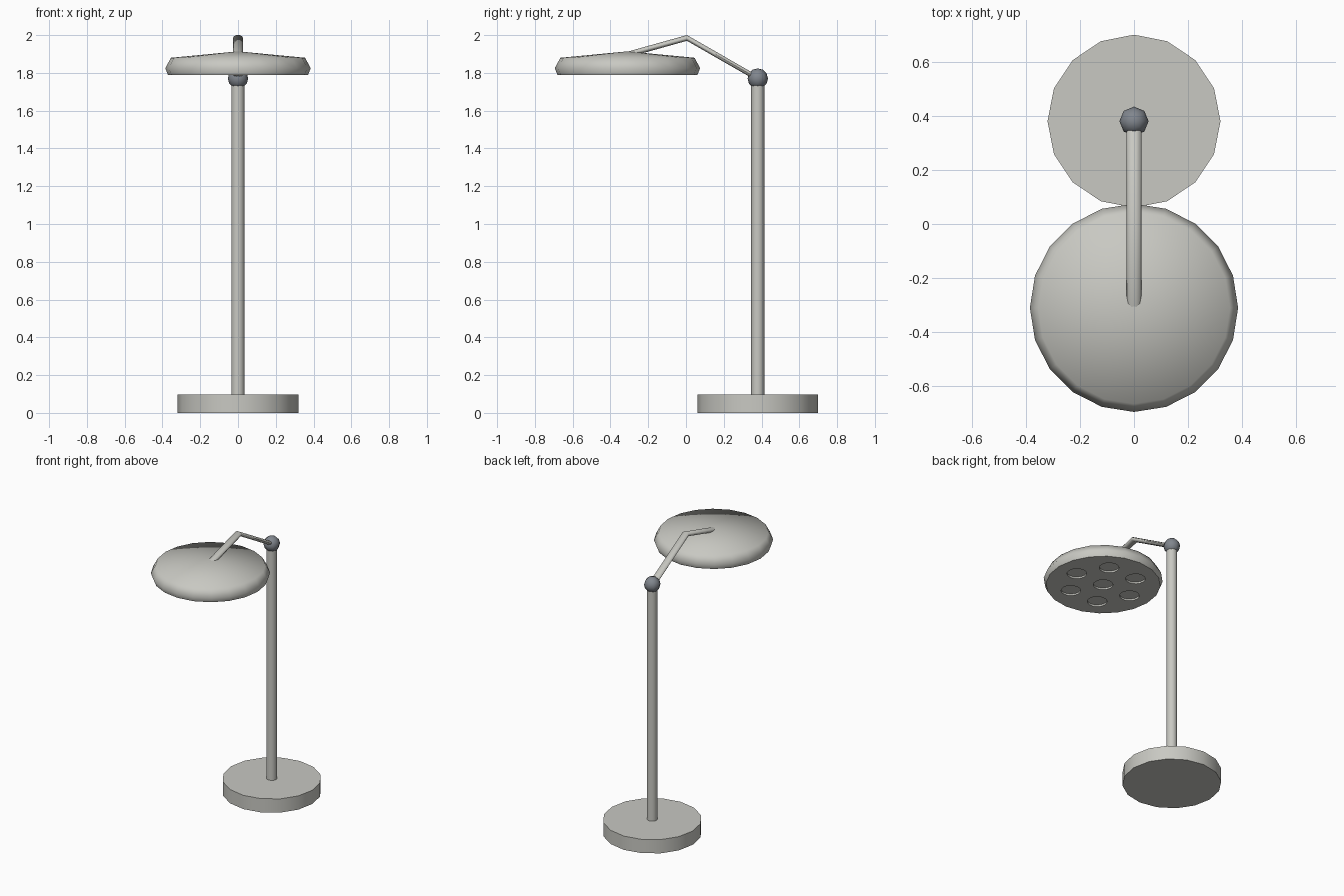
import bpy, bmesh
from math import sin, cos, pi, radians
from mathutils import Matrix, Vector

cube = bpy.data.objects.get("Cube")
if cube:
    bpy.data.objects.remove(cube)

POLE_Y, HEAD_Y = 0.38, -0.31


def material(name, rgb):
    m = bpy.data.materials.new(name)
    m.use_nodes = True
    m.diffuse_color = (*rgb, 1)
    m.node_tree.nodes["Principled BSDF"].inputs["Base Color"].default_value = (*rgb, 1)
    return m


LIGHT = material("warm light grey", (0.58, 0.58, 0.54))
STEEL = material("steel blue grey", (0.22, 0.24, 0.27))


def add_object(name, bm, mat):
    bmesh.ops.recalc_face_normals(bm, faces=bm.faces)
    mesh = bpy.data.meshes.new(name)
    bm.to_mesh(mesh)
    bm.free()
    mesh.materials.append(mat)
    ob = bpy.data.objects.new(name, mesh)
    bpy.context.collection.objects.link(ob)
    return ob


def activate(ob):
    bpy.ops.object.select_all(action="DESELECT")
    ob.select_set(True)
    bpy.context.view_layer.objects.active = ob


def smooth(ob):
    activate(ob)
    bpy.ops.object.shade_smooth_by_angle(angle=radians(60))


def skin(name, rings, mat, apex=None):
    """Join equal rings of points into a closed tube; the last end may be a point."""
    bm = bmesh.new()
    loops = [[bm.verts.new(p) for p in ring] for ring in rings]
    n = len(loops[0])
    for a, b in zip(loops, loops[1:]):
        for i in range(n):
            j = (i + 1) % n
            bm.faces.new((a[i], a[j], b[j], b[i]))
    bm.faces.new(loops[0])
    if apex:
        tip = bm.verts.new(apex)
        for i in range(n):
            bm.faces.new((loops[-1][i], loops[-1][(i + 1) % n], tip))
    else:
        bm.faces.new(loops[-1])
    return add_object(name, bm, mat)


def circle(r, y, z, sides):
    return [Vector((r * sin(2 * pi * i / sides), y + r * cos(2 * pi * i / sides), z))
            for i in range(sides)]


# Round base and pole
smooth(skin("base", [circle(0.32, POLE_Y, z, 16) for z in (0, 0.098)], LIGHT))
smooth(skin("pole", [circle(0.035, POLE_Y, z, 12) for z in (0.09, 1.75)], LIGHT))

# Ball joint on top of the pole
bm = bmesh.new()
bmesh.ops.create_uvsphere(bm, u_segments=8, v_segments=6, radius=0.054,
                          matrix=Matrix.Translation((0, POLE_Y, 1.77)))
smooth(add_object("ball_joint", bm, STEEL))

# Bent arm with a flattened oval section
path = [(POLE_Y, 1.77), (0.005, 1.985), (HEAD_Y, 1.897)]
smooth(skin("arm", [[Vector((0.027 * cos(2 * pi * i / 10), y, z + 0.016 * sin(2 * pi * i / 10)))
                     for i in range(10)] for y, z in path], LIGHT))

# Lamp head: shallow cone over a bevelled rim
profile = [(0.37, 1.788), (0.385, 1.825), (0.355, 1.88)]
head = skin("lamp_head", [circle(r, HEAD_Y, z, 20) for r, z in profile], LIGHT,
            apex=(0, HEAD_Y, 1.914))

# Seven shallow round light wells in the underside
bm = bmesh.new()
centres = [(0, 0)] + [(0.222 * cos(k * pi / 3), 0.222 * sin(k * pi / 3)) for k in range(6)]
for x, y in centres:
    bmesh.ops.create_cone(bm, cap_ends=True, segments=16, radius1=0.064, radius2=0.064,
                          depth=0.03, matrix=Matrix.Translation((x, HEAD_Y + y, 1.785)))
cutter = add_object("light_well_cutter", bm, LIGHT)
cutter.hide_render = True
cut = head.modifiers.new("light_wells", "BOOLEAN")
cut.operation = "DIFFERENCE"
cut.solver = "EXACT"
cut.object = cutter
activate(head)
bpy.ops.object.modifier_apply(modifier=cut.name)
bpy.data.objects.remove(cutter)
smooth(head)
